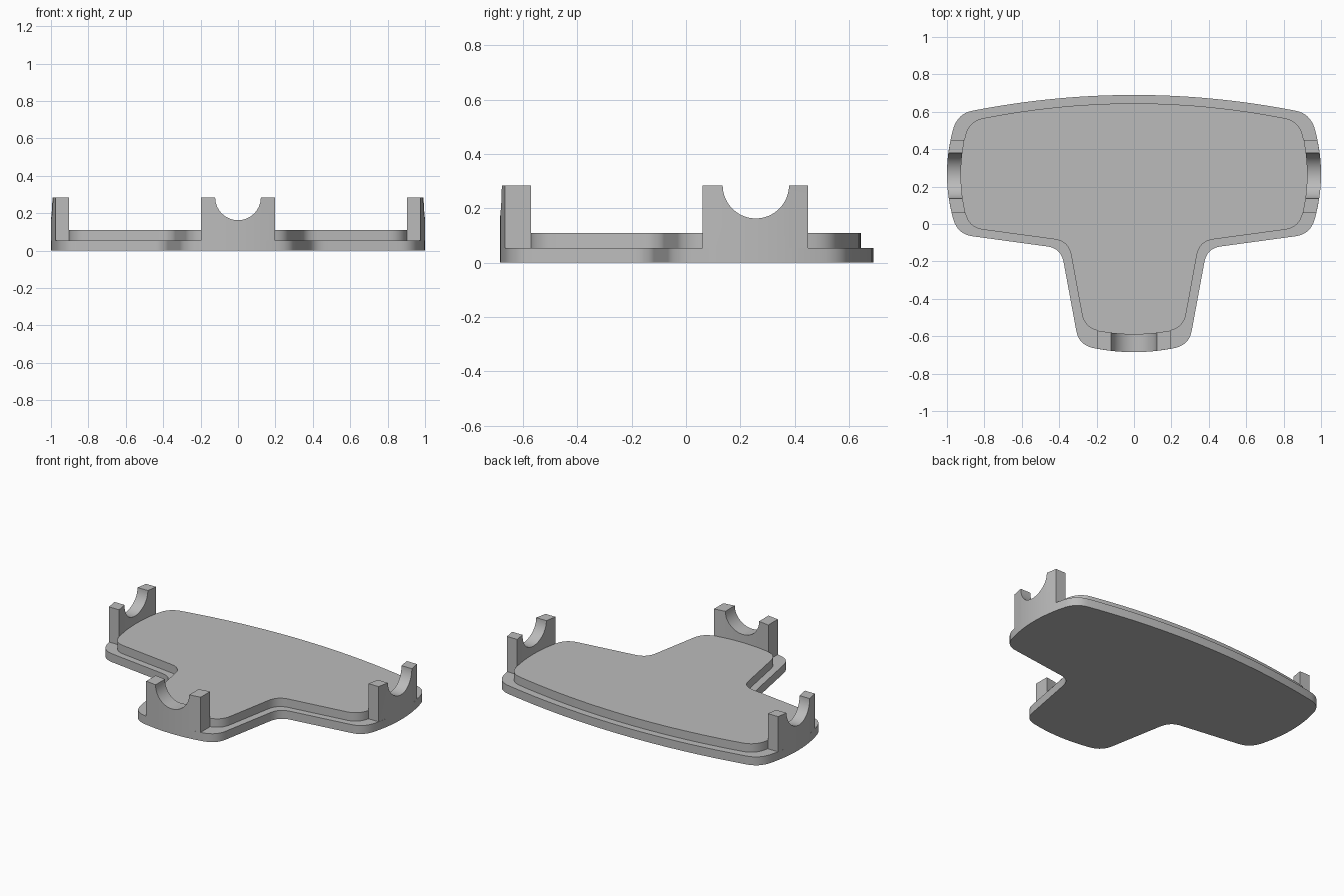
import bpy
import bmesh
import math
from mathutils import Vector

if "Cube" in bpy.data.objects:
    bpy.data.objects.remove(bpy.data.objects["Cube"])

grey = bpy.data.materials.new("plain grey")
grey.use_nodes = True
grey.diffuse_color = (0.5, 0.5, 0.5, 1)
grey.node_tree.nodes["Principled BSDF"].inputs["Base Color"].default_value = (0.5, 0.5, 0.5, 1)

STEP_Z, DECK_Z, POST_Z = 0.055, 0.11, 0.285
NOTCH_R = 0.122

# Right-hand corners from back to front, and outward bulge of each edge:
# side, shoulder, neck, front, back
OUTER = dict(corners=[(0.94, 0.59), (0.94, -0.055), (0.39, -0.13), (0.295, -0.645)],
             bulge=[0.06, 0, 0, 0.04, 0.1])
INNER = dict(corners=[(0.882, 0.55), (0.882, -0.02), (0.35, -0.092), (0.265, -0.555)],
             bulge=[0.043, 0, 0, 0.033, 0.095])


def outline(shape, trim=0.075, steps=24, round_steps=8):
    """Closed T-shaped ring with bowed edges and rounded corners."""
    right = [Vector(c) for c in shape["corners"]]
    ring = right + [Vector((-c.x, c.y)) for c in reversed(right)]
    side, shoulder, neck, front, back = shape["bulge"]
    bulges = [side, shoulder, neck, front, neck, shoulder, side, back]
    edges = []
    for i, a in enumerate(ring):
        b = ring[(i + 1) % len(ring)]
        d = b - a
        normal = Vector((-d.y, d.x)).normalized()
        t0 = trim / d.length
        ts = [t0 + (1 - 2 * t0) * k / steps for k in range(steps + 1)]
        edges.append([a + d * t + normal * (4 * bulges[i] * t * (1 - t)) for t in ts])
    points = []
    for i, edge in enumerate(edges):
        points += edge
        p, c, q = edge[-1], ring[(i + 1) % len(ring)], edges[(i + 1) % len(edges)][0]
        for k in range(1, round_steps):
            t = k / round_steps
            points.append(p * (1 - t) ** 2 + c * (2 * t * (1 - t)) + q * t ** 2)
    return points


def finish(name, bm):
    bmesh.ops.recalc_face_normals(bm, faces=bm.faces)
    mesh = bpy.data.meshes.new(name)
    bm.to_mesh(mesh)
    bm.free()
    mesh.materials.append(grey)
    obj = bpy.data.objects.new(name, mesh)
    bpy.context.collection.objects.link(obj)
    bpy.ops.object.select_all(action='DESELECT')
    obj.select_set(True)
    bpy.context.view_layer.objects.active = obj
    bpy.ops.object.shade_smooth_by_angle(angle=math.radians(30))


def plate(name, shape, z0, z1):
    bm = bmesh.new()
    base = bm.faces.new([bm.verts.new((p.x, p.y, z0)) for p in outline(shape)])
    top = bmesh.ops.extrude_face_region(bm, geom=[base], use_keep_orig=True)["geom"]
    bmesh.ops.translate(bm, vec=(0, 0, z1 - z0),
                        verts=[v for v in top if isinstance(v, bmesh.types.BMVert)])
    finish(name, bm)


def bow(base, bulge, lo, hi):
    """Distance outwards of a bowed edge, as a function of position along it."""
    return lambda t: base + bulge * (1 - ((2 * t - lo - hi) / (hi - lo)) ** 2)


def cradle(name, outer, inner, start, centre, end, place):
    """Upright wall between both outlines with a half-round notch in its top."""
    cols = [(start, POST_Z)]
    n = 32
    for k in range(n + 1):
        a = math.pi * k / n
        cols.append((centre - NOTCH_R * math.cos(a), POST_Z - NOTCH_R * math.sin(a)))
    cols.append((end, POST_Z))
    bm = bmesh.new()
    rows = []
    for t, z in cols:
        o, i = outer(t), inner(t)
        rows.append([bm.verts.new(place(t, d, h))
                     for d, h in ((o, STEP_Z), (o, z), (i, z), (i, STEP_Z))])
    for r, s in zip(rows, rows[1:]):
        for k in range(4):
            m = (k + 1) % 4
            bm.faces.new((r[k], r[m], s[m], s[k]))
    bm.faces.new(rows[0])
    bm.faces.new(rows[-1])
    finish(name, bm)


# Stepped base
plate("base_plate", OUTER, 0, STEP_Z)
plate("raised_deck", INNER, STEP_Z, DECK_Z)

# Side cradles
side_bows = []
front_bows = []
for s in (OUTER, INNER):
    c, b = s["corners"], s["bulge"]
    side_bows.append(bow(c[0][0], b[0], c[1][1], c[0][1]))
    front_bows.append(bow(-c[3][1], b[3], -c[3][0], c[3][0]))
for name, sign in (("left_cradle", 1), ("right_cradle", -1)):
    cradle(name, *side_bows, 0.06, 0.257, 0.45, lambda t, d, z: (sign * d, t, z))

# Front cradle
cradle("front_cradle", *front_bows, -0.197, 0, 0.197, lambda t, d, z: (t, -d, z))
